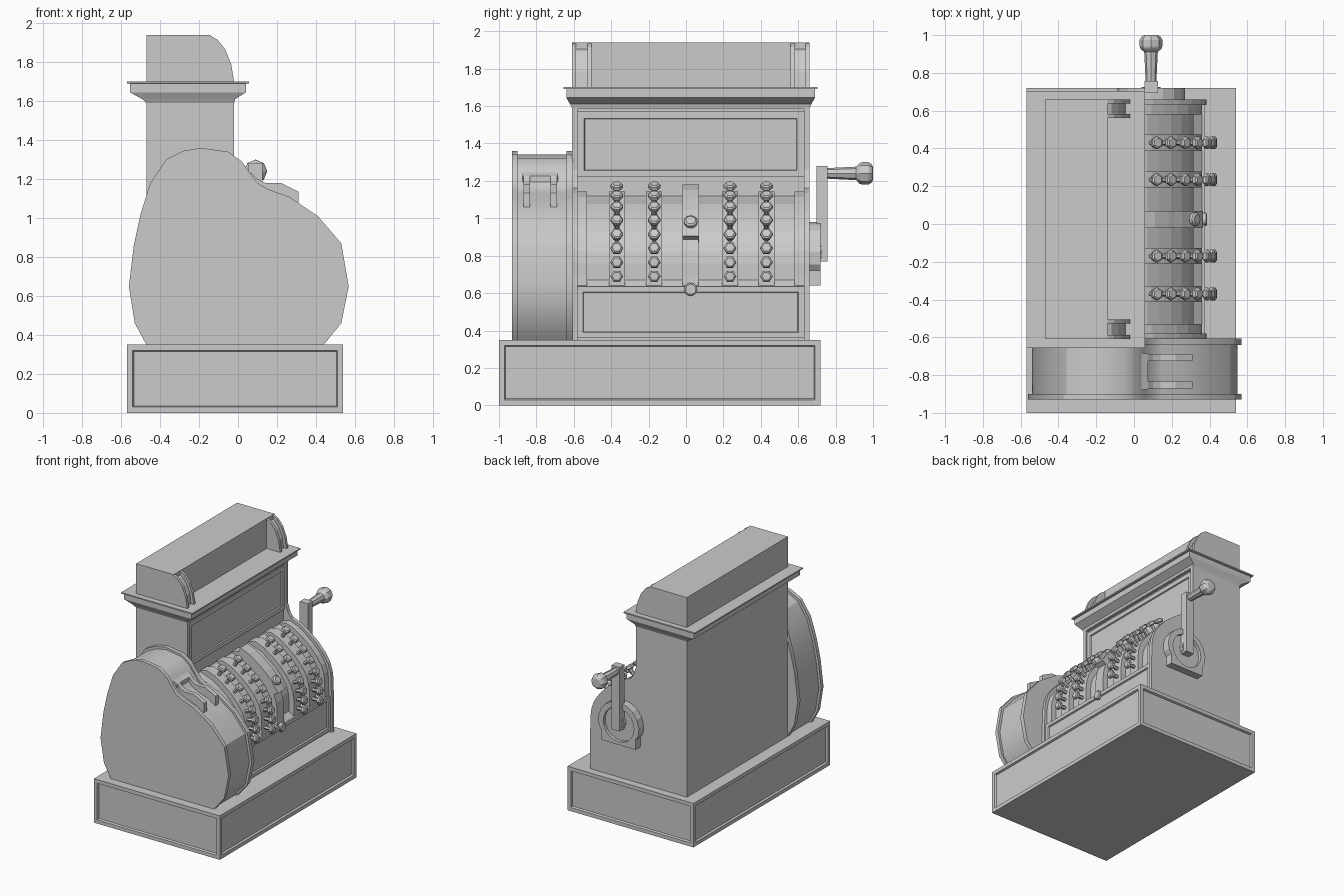
import bpy, bmesh, math
from mathutils import Vector

if "Cube" in bpy.data.objects:
    bpy.data.objects.remove(bpy.data.objects["Cube"])


def finish(name, bm):
    bmesh.ops.recalc_face_normals(bm, faces=bm.faces)
    me = bpy.data.meshes.new(name)
    bm.to_mesh(me)
    bm.free()
    ob = bpy.data.objects.new(name, me)
    bpy.context.collection.objects.link(ob)
    return ob


def prism(name, pts, y0, y1):
    """Extrude an x-z outline along y."""
    bm = bmesh.new()
    f = bm.faces.new([bm.verts.new((x, y0, z)) for x, z in pts])
    ext = bmesh.ops.extrude_face_region(bm, geom=[f])
    vs = [v for v in ext["geom"] if isinstance(v, bmesh.types.BMVert)]
    bmesh.ops.translate(bm, verts=vs, vec=(0, y1 - y0, 0))
    return finish(name, bm)


def stack(name, rects, panel_dirs=(), margin=0.05, depth=0.015):
    """Loft rectangles (x0, x1, y0, y1, z); sink a panel into chosen sides."""
    bm = bmesh.new()
    rings = [[bm.verts.new(p) for p in ((a, c, z), (b, c, z), (b, d, z), (a, d, z))]
             for a, b, c, d, z in rects]
    bm.faces.new(rings[0])
    bm.faces.new(rings[-1])
    for lo, hi in zip(rings, rings[1:]):
        for i in range(4):
            j = (i + 1) % 4
            bm.faces.new((lo[i], lo[j], hi[j], hi[i]))
    bmesh.ops.recalc_face_normals(bm, faces=bm.faces)
    for d in panel_dirs:
        f = max(bm.faces, key=lambda f: f.normal.dot(Vector(d)) * 10 + f.calc_area())
        bmesh.ops.inset_region(bm, faces=[f], thickness=margin)
        bmesh.ops.inset_region(bm, faces=[f], thickness=0.008, depth=-depth)
    return finish(name, bm)


def box(name, x0, x1, y0, y1, z0, z1, **kw):
    return stack(name, [(x0, x1, y0, y1, z0), (x0, x1, y0, y1, z1)], **kw)


def lathe(name, origin, axis, profile, n):
    """Turn (distance, radius) pairs around an axis."""
    bm = bmesh.new()
    q = Vector(axis).to_track_quat('Z', 'Y')
    rings = []
    for d, r in profile:
        rings.append([bm.verts.new(Vector(origin) + q @ Vector((
            r * math.cos(2 * math.pi * i / n), r * math.sin(2 * math.pi * i / n), d)))
            for i in range(n)])
    bm.faces.new(rings[0])
    bm.faces.new(rings[-1])
    for lo, hi in zip(rings, rings[1:]):
        for i in range(n):
            bm.faces.new((lo[i], lo[(i + 1) % n], hi[(i + 1) % n], hi[i]))
    return finish(name, bm)


# Base drawer with sunken panels on all four sides
box("base", -0.57, 0.54, -1.0, 0.72, 0, 0.35, margin=0.042, depth=0.015,
    panel_dirs=[(1, 0, 0), (-1, 0, 0), (0, 1, 0), (0, -1, 0)])

# Curved path followed by the key tops, with its outward normals
path = [(.04, 1.2), (.12, 1.17), (.195, 1.12), (.27, 1.06), (.335, .99),
        (.385, .914), (.41, .84), (.42, .765), (.42, .69)]
normals = []
for i in range(len(path)):
    a, b = path[max(i - 1, 0)], path[min(i + 1, len(path) - 1)]
    normals.append(Vector((a[1] - b[1], b[0] - a[0])).normalized())


def offset(d, lo=0, hi=9):
    return [(p[0] + n.x * d, p[1] + n.y * d) for p, n in zip(path, normals)][lo:hi]


# Cabinet: core with key bed, plus side cheeks
prism("cabinet_core", [(-.468, .35), (.36, .35), (.36, .635), (.315, .67)]
      + offset(-.105)[::-1] + [(-.04, 1.12), (-.04, 1.6), (-.468, 1.6)], -.59, .64)
cheek = ([(-.47, .35), (.385, .35), (.385, .64)] + offset(-.04)[::-1]
         + [(0, 1.2), (-.02, 1.26), (-.02, 1.61), (-.47, 1.61)])
for side, y0, y1 in (("left", -.61, -.58), ("right", .63, .66)):
    prism("cheek_" + side, cheek, y0, y1)
box("cabinet_back", -.47, -.4, -.6, .65, .35, 1.61)
box("lower_front_panel", .2, .372, -.58, .63, .36, .635, panel_dirs=[(1, 0, 0)], margin=.04)
box("upper_front_panel", -.1, -.03, -.58, .63, 1.22, 1.57, panel_dirs=[(1, 0, 0)])
box("upper_rail", -.1, -.024, -.58, .63, 1.585, 1.62)

# Raised ridges on the key bed
ridge = [(.0, .64), (.36, .64)] + offset(-.062)[::-1] + [(-.04, 1.13), (-.04, .9)]
columns = [-.37, -.17, .235, .43]
for i, y in enumerate(columns + [.025]):
    prism(f"key_ridge_{i}", ridge, y - .043, y + .043)
prism("end_ridge_left", ridge, -.585, -.53)
prism("end_ridge_right", ridge, .58, .635)

# Hexagonal keys on stems
for c, y in enumerate(columns):
    for k in range(1, len(path)):
        (x, z), n = path[k], normals[k]
        lathe(f"key_{c}_{k}", (x, y, z), (n.x, 0, n.y),
              [(-.09, .014), (-.014, .014), (-.008, .034), (.01, .034), (.018, .024)], 6)

# Centre cover with its button, and the lock below
prism("centre_cover", offset(-.09, 0, 6) + offset(-.022, 0, 6)[::-1], -.02, .07)
n = normals[4]
lathe("cover_button", (.315, .025, .975), (n.x, 0, n.y), [(-.03, .036), (.018, .036), (.026, .026)], 12)
lathe("lock", (.34, .025, .62), (1, 0, 0), [(0, .035), (.04, .035), (.046, .028)], 12)

# Side drum with rims
drum = [(-.47, .35), (-.53, .46), (-.56, .65), (-.535, .86), (-.50, 1.02), (-.45, 1.18),
        (-.37, 1.30), (-.28, 1.345), (-.19, 1.36), (-.05, 1.34), (.02, 1.29), (.055, 1.24),
        (.1, 1.18), (.15, 1.15), (.26, 1.11), (.41, 1.01), (.53, .87), (.568, .65),
        (.53, .46), (.44, .35)]
inner = [(x * .965, .35 + (z - .35) * .982) for x, z in drum]
parts = [prism("drum_rim_outer", drum, -.93, -.9), prism("drum_body", inner, -.905, -.635),
         prism("drum_rim_inner", drum, -.64, -.605)]
for ob in parts:
    bpy.context.view_layer.objects.active = ob
    ob.select_set(True)
bpy.ops.object.shade_smooth_by_angle(angle=math.radians(28))

# Bracket on the drum shoulder
arm = [(.04, 1.2), (.04, 1.246), (.075, 1.225), (.1, 1.2), (.14, 1.18), (.22, 1.18),
       (.31, 1.135), (.31, 1.06), (.27, 1.06), (.2, 1.11), (.1, 1.14)]
for i, y in enumerate((-.87, -.725)):
    prism(f"bracket_arm_{i}", arm, y, y + .036)
prism("bracket_bar", [(.04, 1.2), (.04, 1.246), (.075, 1.225), (.075, 1.18)], -.875, -.685)

# Cornice
stack("cornice", [(-.47, -.02, -.61, .66, 1.59), (-.49, -.015, -.62, .67, 1.61),
                  (-.555, .04, -.64, .69, 1.645), (-.555, .04, -.64, .69, 1.69),
                  (-.57, .057, -.656, .704, 1.692), (-.57, .057, -.656, .704, 1.702)])

# Top display box with quarter-round end blocks
box("top_box", -.47, -.14, -.61, .66, 1.70, 1.94)
curve = [(-.14, 1.935), (-.105, 1.915), (-.065, 1.865), (-.035, 1.79), (-.02, 1.70)]
fill = [(-.14, 1.905), (-.12, 1.895), (-.085, 1.85), (-.055, 1.785), (-.045, 1.70)]
for side, y0, y1 in (("left", -.61, -.505), ("right", .56, .66)):
    prism(f"end_block_{side}_a", [(-.15, 1.70), (-.15, 1.935)] + curve, y0, y0 + .022)
    prism(f"end_block_{side}_b", [(-.15, 1.70), (-.15, 1.935)] + curve, y1 - .022, y1)
    prism(f"end_block_{side}_fill", [(-.15, 1.70), (-.15, 1.905)] + fill, y0 + .02, y1 - .02)

# Crank mount with a round recess
arch = [(-.06, .64), (.24, .64), (.24, .72)]
arch += [(.09 + .18 * math.cos(a), .80 + .18 * math.sin(a))
         for a in (math.radians(-15 + i * 210 / 10) for i in range(11))] + [(-.06, .72)]
mount = prism("crank_mount", arch, .65, .72)
cutter = lathe("recess_cutter", (.09, .695, .80), (0, 1, 0), [(0, .135), (.1, .135)], 20)
cutter.hide_render = True
mod = mount.modifiers.new("recess", 'BOOLEAN')
mod.operation = 'DIFFERENCE'
mod.object = cutter
bpy.context.view_layer.objects.active = mount
bpy.ops.object.modifier_apply(modifier=mod.name)
bpy.data.objects.remove(cutter)

# Crank arm, hub and handle
box("crank_arm", .055, .127, .697, .757, .77, 1.28)
lathe("crank_hub", (.09, .69, .82), (0, 1, 0), [(0, .05), (.035, .05)], 10)
lathe("crank_handle", (.09, .75, 1.24), (0, 1, 0),
      [(0, .028), (.16, .036), (.178, .055), (.19, .06), (.225, .06), (.242, .05), (.25, .035)], 8)
